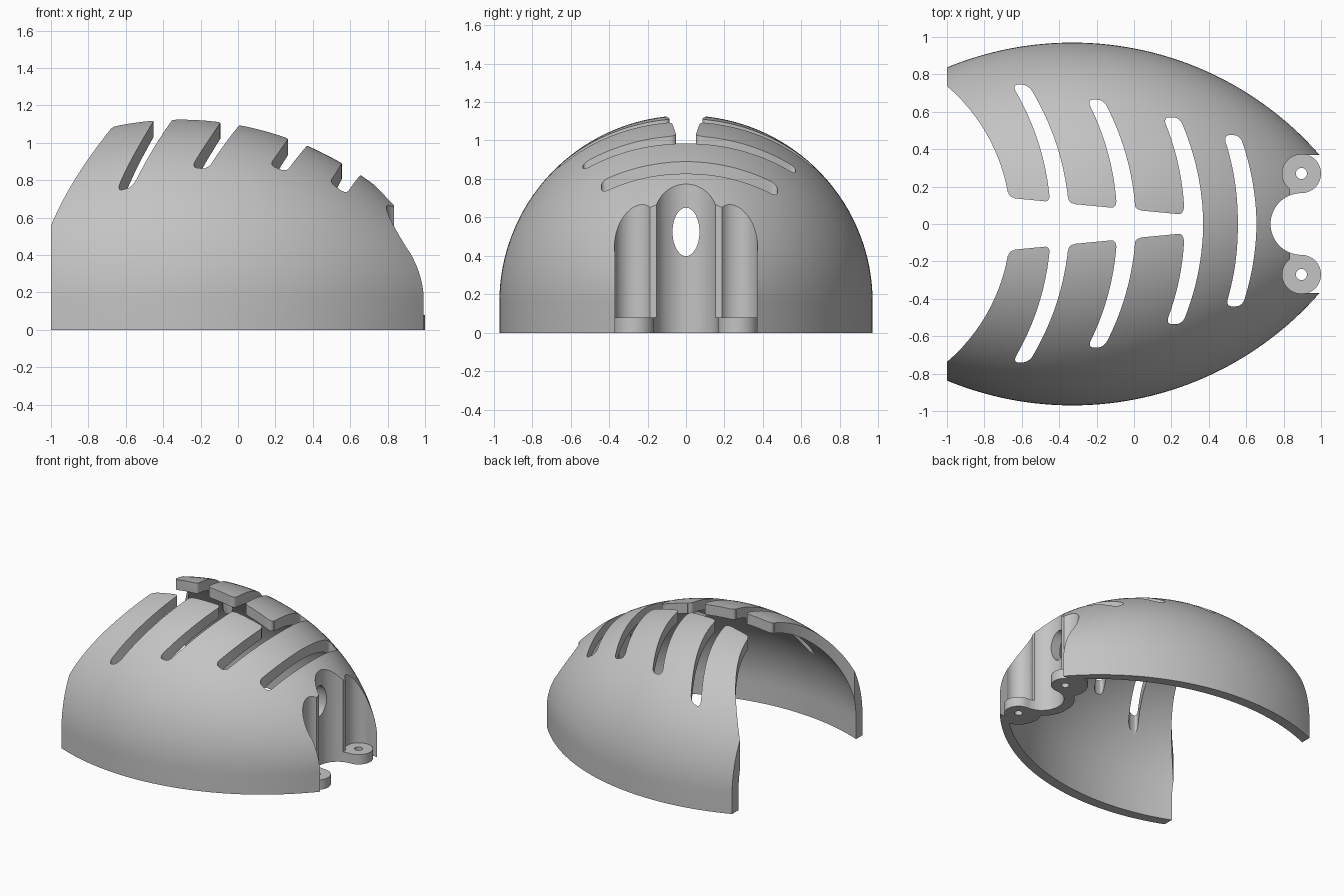
import bpy, bmesh, math

if "Cube" in bpy.data.objects:
    bpy.data.objects.remove(bpy.data.objects["Cube"])

grey = bpy.data.materials.new("light grey")
grey.diffuse_color = (0.55, 0.55, 0.55, 1)
grey.use_nodes = True
grey.node_tree.nodes["Principled BSDF"].inputs["Base Color"].default_value = grey.diffuse_color

BASE, R, WALL = 0.16, 1.755, 0.083   # straight skirt height, side arc radius, wall thickness


def radius(x):
    return 0.97 - R + math.sqrt(R * R - (x + 0.33) ** 2)


def finish(bm, name):
    bmesh.ops.recalc_face_normals(bm, faces=bm.faces)
    me = bpy.data.meshes.new(name)
    bm.to_mesh(me)
    bm.free()
    ob = bpy.data.objects.new(name, me)
    bpy.context.collection.objects.link(ob)
    me.materials.append(grey)
    return ob


def dome(name, x0, x1, inset, bottom, nx=48, na=80):
    """Half barrel with a straight skirt, lofted along x."""
    bm = bmesh.new()
    rings = []
    for i in range(nx + 1):
        x = x0 + (x1 - x0) * i / nx
        r = radius(x) - inset
        pts = [(r, bottom)]
        pts += [(r * math.cos(math.pi * k / na), BASE + r * math.sin(math.pi * k / na))
                for k in range(na + 1)]
        pts.append((-r, bottom))
        rings.append([bm.verts.new((x, y, z)) for y, z in pts])
    n = len(rings[0])
    for a, b in zip(rings, rings[1:]):
        for k in range(n):
            bm.faces.new((a[k], a[(k + 1) % n], b[(k + 1) % n], b[k]))
    bm.faces.new(rings[0])
    bm.faces.new(rings[-1])
    return finish(bm, name)


def prism(name, pts, z0=-0.3, z1=1.5):
    """Vertical extrusion of a plan outline."""
    bm = bmesh.new()
    low = [bm.verts.new((x, y, z0)) for x, y in pts]
    top = [bm.verts.new((x, y, z1)) for x, y in pts]
    n = len(pts)
    for k in range(n):
        bm.faces.new((low[k], low[(k + 1) % n], top[(k + 1) % n], top[k]))
    bm.faces.new(low)
    bm.faces.new(top)
    return finish(bm, name)


def circle(cx, cy, r, n=48):
    return [(cx + r * math.cos(2 * math.pi * k / n), cy + r * math.sin(2 * math.pi * k / n))
            for k in range(n)]


def rect(x0, x1, y0, y1):
    return [(x0, y0), (x1, y0), (x1, y1), (x0, y1)]


def combine(target, tool, op='DIFFERENCE'):
    m = target.modifiers.new("bool", 'BOOLEAN')
    m.operation, m.object, m.solver = op, tool, 'EXACT'
    bpy.context.view_layer.objects.active = target
    bpy.ops.object.modifier_apply(modifier=m.name)
    bpy.data.objects.remove(tool)


def bow(y, r=1.4):
    return math.sqrt(r * r - y * y) - r


# Main shell: outer dome minus a cavity that leaves material behind the screw recess
shell = dome("shell", -1, 1, 0, 0)
cavity = dome("cavity", -1.1, 1.05, WALL, -0.2)
combine(cavity, prism("post", circle(0.895, 0, 0.245)))
for s in (1, -1):
    combine(cavity, prism("post", circle(0.895, s * 0.27, 0.17)))
combine(shell, cavity)

# Curved opening at the open end
arc = [(-0.66 + bow(y, 0.97), y) for y in [-0.88 + 1.76 * k / 40 for k in range(41)]]
combine(shell, prism("opening", arc + [(-1.6, 0.88), (-1.6, -0.88)]))


# Bowed vents with rounded ends
def vent(x0, lo, hi, half=0.05, c=0.035):
    ts = [math.pi / 2 * k / 6 for k in range(7)]
    prof = [(hi - c + c * math.sin(t), half - c + c * math.cos(t)) for t in ts]
    prof_lo = [(lo + c - c * math.cos(t), half - c + c * math.sin(t)) for t in ts]
    mid = [(lo + c + (hi - lo - 2 * c) * k / 24, half) for k in range(1, 24)]
    side = prof_lo + mid + prof
    taper = lambda y, w: w * (1 - 0.12 * abs(y) / hi)
    right = [(x0 + bow(y) + taper(y, w), y) for y, w in side]
    left = [(x0 + bow(y) - taper(y, w), y) for y, w in reversed(side)]
    return prism("vent", right + left)


vents = [(-0.395, -0.74, 0.745), (-0.04, -0.66, 0.665), (0.32, -0.535, 0.57), (0.605, -0.44, 0.475)]
for v in vents:
    combine(shell, vent(*v))


# Tapered channel along the crown
def crown(x):
    return 0.14 - 0.096 * (x + 0.67)


combine(shell, prism("channel", [(-1.2, -crown(-1.2)), (0.32, -crown(0.32)),
                                 (0.32, crown(0.32)), (-1.2, crown(-1.2))]))

# Rounded rib tips
rad = 0.032
corners = [(-0.672, 1)]
for x0, _, _ in vents[:3]:
    corners.append((x0 - 0.055, -1))
for x0, _, _ in vents[:2]:
    corners.append((x0 + 0.043, 1))
for x, d in corners:
    for s in (1, -1):
        y = crown(x)
        pts = [(x - d * 0.012, y - 0.012), (x + d * rad, y - 0.012)]
        for k in range(7):
            t = math.pi / 2 * k / 6
            pts.append((x + d * (rad - rad * math.sin(t)), y + rad - rad * math.cos(t)))
        pts.append((x - d * 0.012, y + rad))
        combine(shell, prism("tip", [(px, s * py) for px, py in pts]))

# Screw recess: central bay, two side pockets, open to the closed end
combine(shell, prism("bay", circle(0.895, 0, 0.165, 64)))
combine(shell, prism("mouth", rect(0.895, 1.2, -0.368, 0.368)))
combine(shell, prism("divider_trim", rect(0.835, 1.2, -0.25, 0.25), z0=0.08))
for s in (1, -1):
    combine(shell, prism("pocket", circle(0.895, s * 0.27, 0.102), z0=0.08))

# Screw tabs with holes
for s in (1, -1):
    combine(shell, prism("tab", circle(0.895, s * 0.27, 0.105), 0, 0.08), 'UNION')
    combine(shell, prism("screw_hole", circle(0.895, s * 0.27, 0.03, 24), -0.1, 0.2))

# Oval cable hole through the back of the bay
bm = bmesh.new()
ends = [[bm.verts.new((x, y, 0.525 + z * 1.8)) for y, z in circle(0, 0, 0.07, 40)] for x in (0.45, 0.88)]
for k in range(40):
    bm.faces.new((ends[0][k], ends[0][(k + 1) % 40], ends[1][(k + 1) % 40], ends[1][k]))
bm.faces.new(ends[0])
bm.faces.new(ends[1])
combine(shell, finish(bm, "cable_hole"))

# Smooth surfaces, sharp cut edges
bpy.ops.object.select_all(action='DESELECT')
shell.select_set(True)
bpy.context.view_layer.objects.active = shell
bpy.ops.object.shade_smooth_by_angle(angle=math.radians(30))
